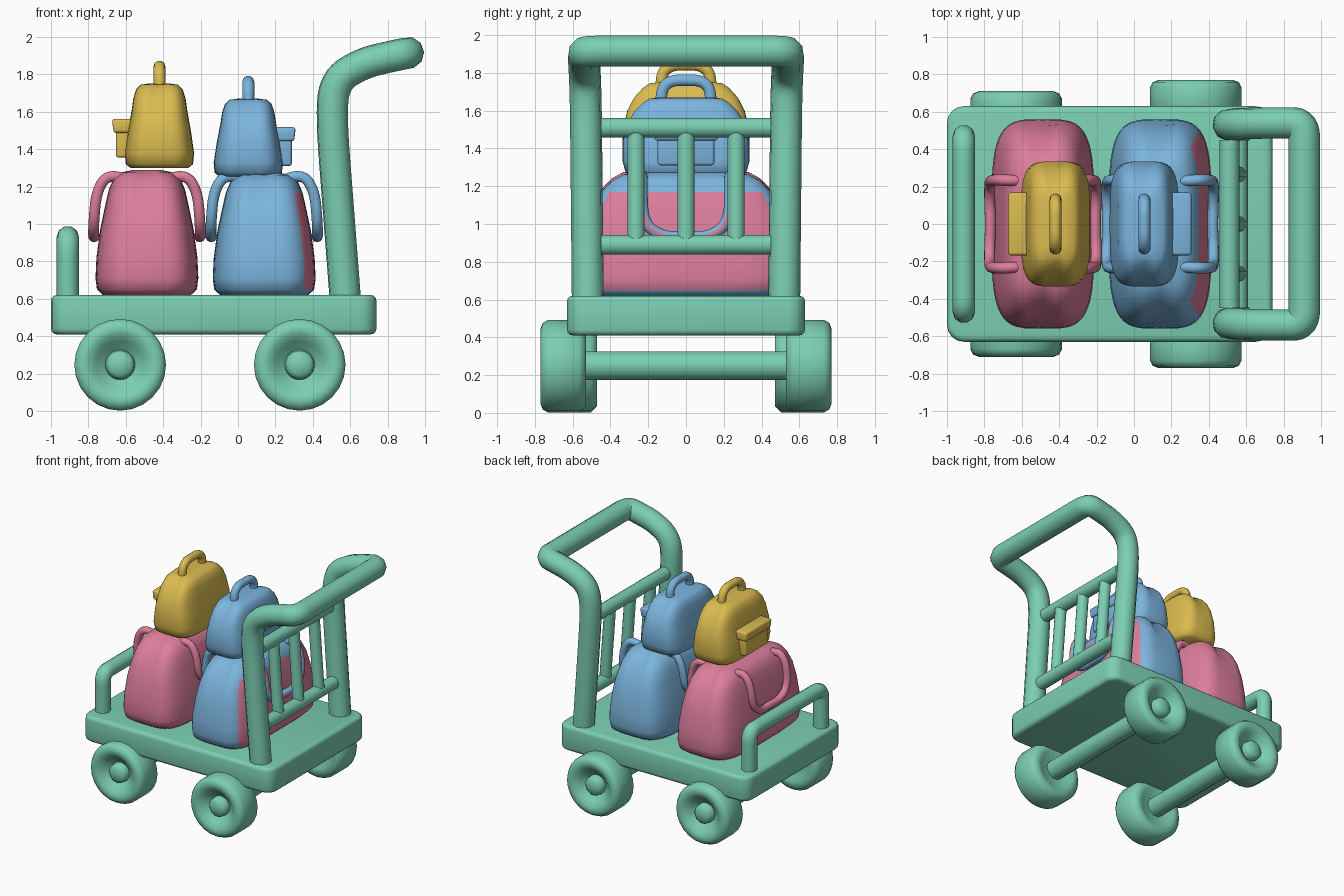
import bpy, bmesh, math
from mathutils import Matrix, Vector

cube = bpy.data.objects.get("Cube")
if cube:
    bpy.data.objects.remove(cube, do_unlink=True)


def material(name, rgb):
    m = bpy.data.materials.new(name)
    m.use_nodes = True
    m.diffuse_color = (*rgb, 1)
    m.node_tree.nodes["Principled BSDF"].inputs["Base Color"].default_value = (*rgb, 1)
    return m


GREEN = material("mint green", (0.20, 0.62, 0.45))
PINK = material("rose pink", (0.72, 0.21, 0.33))
BLUE = material("sky blue", (0.20, 0.46, 0.73))
YELLOW = material("mustard yellow", (0.71, 0.50, 0.08))


def finish(ob, mat, angle=40):
    ob.data.materials.append(mat)
    bpy.ops.object.select_all(action='DESELECT')
    ob.select_set(True)
    bpy.context.view_layer.objects.active = ob
    bpy.ops.object.shade_smooth_by_angle(angle=math.radians(angle))
    return ob


def from_bmesh(name, bm, mat, angle=40):
    bmesh.ops.recalc_face_normals(bm, faces=bm.faces)
    me = bpy.data.meshes.new(name)
    bm.to_mesh(me)
    bm.free()
    ob = bpy.data.objects.new(name, me)
    bpy.context.collection.objects.link(ob)
    return finish(ob, mat, angle)


def tube(name, points, radius, mat, res=5):
    """Round tube along a smooth path, turned into a mesh."""
    cu = bpy.data.curves.new(name, 'CURVE')
    cu.dimensions = '3D'
    cu.bevel_depth = radius
    cu.bevel_resolution = 3
    cu.use_fill_caps = True
    cu.resolution_u = res
    sp = cu.splines.new('NURBS')
    sp.points.add(len(points) - 1)
    for p, co in zip(sp.points, points):
        p.co = (*co, 1)
    sp.order_u = min(3, len(points))
    sp.use_endpoint_u = True
    ob = bpy.data.objects.new(name, cu)
    bpy.context.collection.objects.link(ob)
    bpy.ops.object.select_all(action='DESELECT')
    ob.select_set(True)
    bpy.context.view_layer.objects.active = ob
    bpy.ops.object.convert(target='MESH')
    return finish(bpy.context.view_layer.objects.active, mat, 50)


def mirrored(half):
    """Complete a path that is symmetric across y = 0."""
    other = [(x, -y, z) for x, y, z in reversed(half) if abs(y) > 1e-6]
    return half + other


def box(name, center, size, mat, bevel, corner=0.0, taper=1.0):
    bm = bmesh.new()
    bmesh.ops.create_cube(bm, size=1)
    bmesh.ops.scale(bm, vec=size, verts=bm.verts)
    if corner:
        upright = [e for e in bm.edges
                   if abs(e.verts[0].co.z - e.verts[1].co.z) > 1e-4]
        bmesh.ops.bevel(bm, geom=upright, offset=corner, segments=4,
                        affect='EDGES', profile=0.5)
    rim = [e for e in bm.edges if e.calc_face_angle(0) > 0.6]
    bmesh.ops.bevel(bm, geom=rim, offset=bevel, segments=3, affect='EDGES', profile=0.5)
    for v in bm.verts:
        if v.co.z < 0:
            v.co.x *= taper
    bmesh.ops.translate(bm, vec=center, verts=bm.verts)
    return from_bmesh(name, bm, mat)


def wheel(name, x, y_in, y_out, side):
    """Dished wheel with a round hub, spun around the axle."""
    profile = [(0, y_in + .02), (.13, y_in + .02), (.16, y_in), (.21, y_in), (.245, y_in + .035),
               (.245, y_out - .04), (.23, y_out - .012), (.2, y_out), (.165, y_out - .005),
               (.13, y_out - .035), (.08, y_out - .075), (.075, y_out - .03),
               (.055, y_out - .012), (0, y_out - .005)]
    bm = bmesh.new()
    vs = [bm.verts.new((r, y * side, 0)) for r, y in profile]
    es = [bm.edges.new(pair) for pair in zip(vs, vs[1:])]
    bmesh.ops.spin(bm, geom=vs + es, cent=(0, 0, 0), axis=(0, 1, 0),
                   angle=math.tau, steps=24, use_duplicate=False)
    bmesh.ops.remove_doubles(bm, verts=bm.verts, dist=1e-4)
    bmesh.ops.translate(bm, vec=(x, 0, .247), verts=bm.verts)
    return from_bmesh(name, bm, GREEN, 50)


def bag(name, x, z, rings, mat, pinch, count=48):
    """Soft bag lofted through rounded rings, pinched at both upper ends."""
    bm = bmesh.new()
    top = rings[-1][0]
    loops = []
    for h, hx, hy in rings:
        t = max(0, h / top - .45) / .55
        loop = []
        for i in range(count):
            a = math.tau * i / count
            c, s = math.cos(a), math.sin(a)
            px = hx * math.copysign(abs(c) ** .5, c)
            py = hy * math.copysign(abs(s) ** .5, s)
            py *= 1 - pinch * t * math.exp(-(px / .04) ** 2)
            loop.append(bm.verts.new((x + px, py, z + h)))
        loops.append(loop)
    for lo, hi in zip(loops, loops[1:]):
        for i in range(count):
            j = (i + 1) % count
            bm.faces.new((lo[i], lo[j], hi[j], hi[i]))
    bm.faces.new(loops[0])
    bm.faces.new(loops[-1])
    return from_bmesh(name, bm, mat, 60)


def tint_side(ob, mat, limit, max_z):
    """Give the faces that look towards +x a second colour."""
    ob.data.materials.append(mat)
    for f in ob.data.polygons:
        if f.normal.x > limit and f.center.z < max_z:
            f.material_index = 1


# Platform
box("deck", (-.13, 0, .515), (1.74, 1.26, .21), GREEN, .03, corner=.09)

# Wheels and axles
for label, wx, y_in, y_out in (("front", -.63, .47, .71), ("rear", .33, .53, .77)):
    tube(label + "_axle", [(wx, -y_in - .05, .25), (wx, y_in + .05, .25)], .08, GREEN)
    for side_name, side in (("left", 1), ("right", -1)):
        wheel(f"{label}_wheel_{side_name}", wx, y_in, y_out, side)

# Low rail at one end
tube("low_rail", mirrored([(-.91, -.47, .58), (-.91, -.47, .78), (-.91, -.47, .93),
                           (-.91, -.32, .93), (-.91, 0, .93)]), .06, GREEN)

# Push handle
tube("push_handle", mirrored([(.575, -.52, .58), (.535, -.525, 1.1), (.495, -.53, 1.62),
                              (.53, -.535, 1.78), (.67, -.54, 1.86), (.79, -.54, 1.89),
                              (.91, -.54, 1.915), (.91, -.38, 1.915), (.91, 0, 1.915)]),
     .085, GREEN, 6)

# Grille between the handle posts
for label, gx, gz in (("upper", .51, 1.51), ("lower", .555, .89)):
    tube(label + "_grille_bar", [(gx, -.45, gz), (gx, .45, gz)], .054, GREEN)
for i in (-1, 0, 1):
    tube(f"grille_slat_{i + 2}", [(.555, i * .265, .9), (.51, i * .265, 1.5)], .046, GREEN)

# Large bags with drooping straps
BIG = [(0, .235, .50), (.03, .267, .545), (.09, .275, .56), (.2, .27, .555), (.35, .25, .535),
       (.47, .225, .505), (.56, .205, .455), (.62, .18, .40), (.655, .14, .34), (.67, .07, .25)]
for label, bx, top, mat in (("pink", -.487, 1.0, PINK), ("blue", .14, .98, BLUE)):
    body = bag(label + "_large_bag", bx, .62, [(h * top, a, b) for h, a, b in BIG], mat, .13)
    straps = []
    for side in (-1, 1):
        path = [(.12, -.23, 1.24), (.20, -.235, 1.275), (.27, -.235, 1.18), (.285, -.225, 1.0),
                (.285, -.12, .93), (.28, 0, .935)]
        straps.append(tube(f"{label}_strap_{'inner' if side < 0 else 'outer'}",
                           mirrored([(bx + side * px, py, pz) for px, py, pz in path]),
                           .03, mat))
    if label == "blue":
        tint_side(body, PINK, .8, 1.17)
        tint_side(straps[1], PINK, .85, 1.2)

# Small bags with carry loops and pockets
SMALL = [(0, .155, .29), (.02, .18, .32), (.08, .185, .335), (.2, .168, .335), (.3, .15, .315),
         (.37, .14, .28), (.42, .125, .235), (.445, .10, .2), (.452, .05, .14)]
for label, sx, sz, tall, side, mat in (("yellow", -.42, 1.3, 1.0, -1, YELLOW),
                                       ("blue", .055, 1.255, .92, 1, BLUE)):
    bag(label + "_small_bag", sx, sz, [(h * tall, a, b) for h, a, b in SMALL], mat, .14)
    zt = sz + .452 * tall
    tube(label + "_carry_loop", mirrored([(sx, -.13, zt - .04), (sx, -.135, zt + .04),
                                          (sx, -.08, zt + .09), (sx, 0, zt + .09)]),
         .032, mat)
    box(label + "_pocket", (sx + side * .19, 0, sz + .15), (.085, .3, .19), mat, .015)
    box(label + "_pocket_flap", (sx + side * .195, 0, sz + .225), (.115, .335, .075), mat, .015,
        taper=.9)
